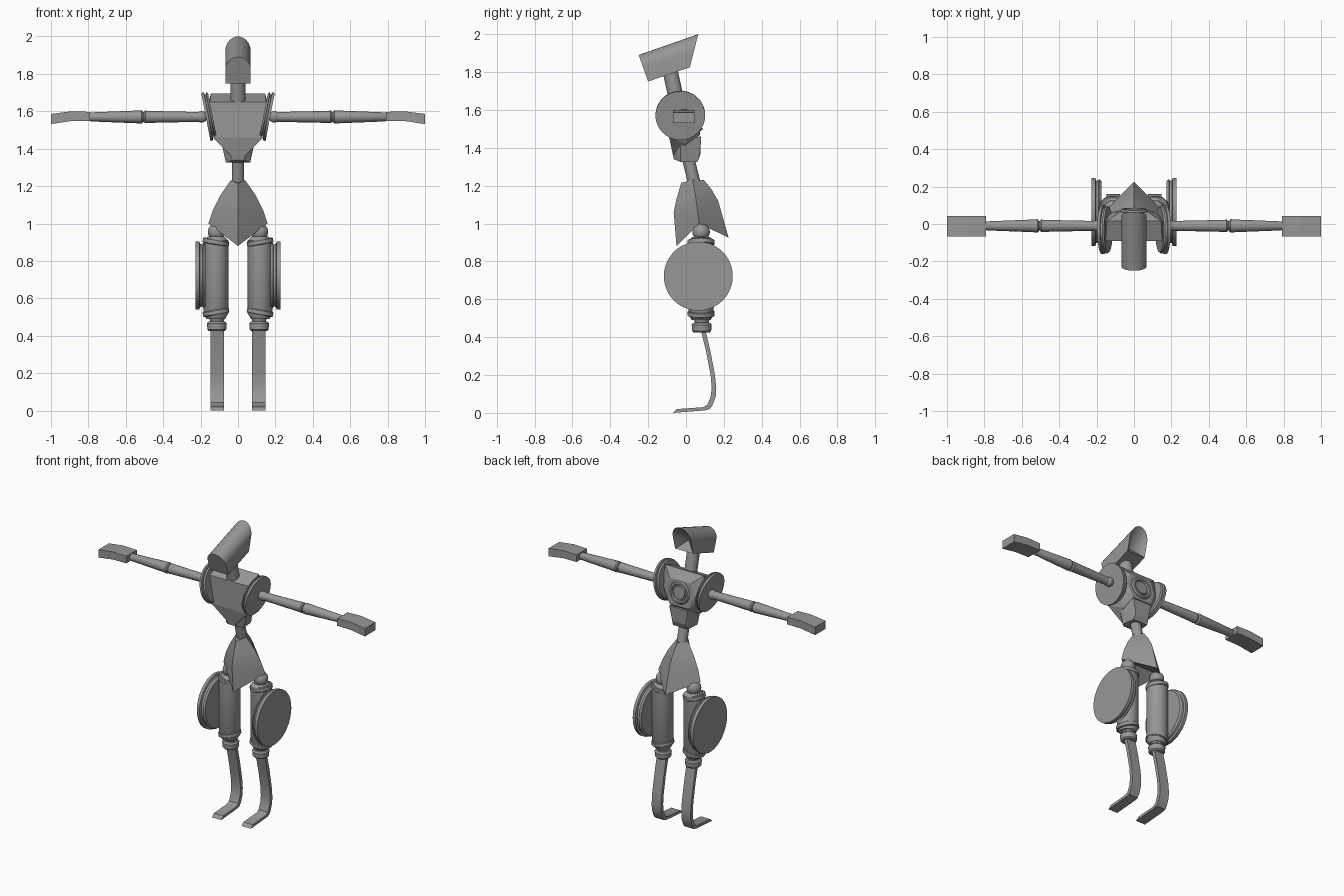
import bpy, bmesh, math
from mathutils import Vector

if "Cube" in bpy.data.objects:
    bpy.data.objects.remove(bpy.data.objects["Cube"])

grey = bpy.data.materials.new("grey")
grey.diffuse_color = (0.31, 0.31, 0.31, 1)
grey.use_nodes = True
grey.node_tree.nodes["Principled BSDF"].inputs["Base Color"].default_value = grey.diffuse_color


def finish(name, bm, smooth=True):
    bmesh.ops.recalc_face_normals(bm, faces=bm.faces)
    me = bpy.data.meshes.new(name)
    bm.to_mesh(me)
    bm.free()
    me.materials.append(grey)
    ob = bpy.data.objects.new(name, me)
    bpy.context.collection.objects.link(ob)
    if smooth:
        bpy.ops.object.select_all(action='DESELECT')
        ob.select_set(True)
        bpy.context.view_layer.objects.active = ob
        bpy.ops.object.shade_smooth_by_angle(angle=math.radians(32))
    return ob


def turned(name, start, axis, profile, seg=32):
    """Solid of revolution: profile holds (distance along axis, radius)."""
    start, axis = Vector(start), Vector(axis).normalized()
    q = axis.to_track_quat('Z', 'Y')
    bm = bmesh.new()
    rings = [[bm.verts.new(start + q @ Vector((r * math.cos(2 * math.pi * i / seg),
                                                r * math.sin(2 * math.pi * i / seg), d)))
              for i in range(seg)] for d, r in profile]
    skin(bm, rings)
    return finish(name, bm)


def skin(bm, rings, caps=True):
    n = len(rings[0])
    for a, b in zip(rings, rings[1:]):
        for i in range(n):
            j = (i + 1) % n
            bm.faces.new((a[i], a[j], b[j], b[i]))
    if caps:
        bm.faces.new(rings[0])
        bm.faces.new(rings[-1])


def hull(name, half):
    """Convex block from points mirrored over x."""
    bm = bmesh.new()
    pts = {(s * x, y, z) for x, y, z in half for s in (1, -1)}
    for p in sorted(pts):
        bm.verts.new(p)
    res = bmesh.ops.convex_hull(bm, input=bm.verts)
    loose = {v for v in res["geom_interior"] if isinstance(v, bmesh.types.BMVert)}
    bmesh.ops.delete(bm, geom=list(loose), context='VERTS')
    bmesh.ops.dissolve_limit(bm, angle_limit=0.03, verts=bm.verts, edges=bm.edges)
    return finish(name, bm, False)


def extruded(name, outline, x0, x1):
    """Side outline in (y, z) given thickness along x."""
    bm = bmesh.new()
    skin(bm, [[bm.verts.new((x, y, z)) for y, z in outline] for x in (x0, x1)])
    return finish(name, bm)


def ball(name, c, r):
    bm = bmesh.new()
    bmesh.ops.create_uvsphere(bm, u_segments=24, v_segments=14, radius=r)
    bmesh.ops.translate(bm, verts=bm.verts, vec=c)
    return finish(name, bm)


# Head: arched hood, front cut square, back slanted with a sunken face
bm = bmesh.new()
section = [(-0.068, 0.0), (0.068, 0.0)]
section += [(0.068 * math.cos(math.pi * i / 14), 0.08 + 0.068 * math.sin(math.pi * i / 14))
            for i in range(15)]
ends = []
for (y0, z0), (y1, z1) in (((-0.20, 1.75), (-0.25, 1.89)), ((0.02, 1.825), (0.065, 2.0))):
    ends.append([bm.verts.new((x, y0 + (y1 - y0) * h / 0.148, z0 + (z1 - z0) * h / 0.148))
                 for x, h in section])
skin(bm, ends, caps=False)
bm.faces.new(ends[0])
dent = bm.verts.new((0, -0.03, 1.88))
for i, v in enumerate(ends[1]):
    bm.faces.new((v, ends[1][(i + 1) % len(section)], dent))
finish("head", bm)

# Neck and spine
turned("neck", (0, -0.045, 1.63), (0, -0.22, 1), [(0, 0.04), (0.17, 0.04)])
turned("spine", (0, 0.05, 1.19), (0, -0.25, 1), [(0, 0.033), (0.2, 0.033)])

# Chest and waist blocks
hull("chest", [(0.15, -0.09, 1.65), (0.165, -0.07, 1.62), (0.135, -0.09, 1.46),
               (0.02, -0.065, 1.345), (0.145, 0.015, 1.695), (0.05, 0.02, 1.675),
               (0.16, 0.03, 1.56), (0.08, 0.06, 1.64), (0.11, 0.065, 1.56),
               (0.07, 0.075, 1.47), (0.09, 0.0, 1.42)])
hull("waist", [(0.09, -0.03, 1.44), (0.06, -0.065, 1.44), (0.07, 0.08, 1.46),
               (0.065, -0.03, 1.325), (0.03, -0.065, 1.34), (0.055, 0.06, 1.325),
               (0.05, 0.075, 1.36)])

# Round port on the back
turned("back_port", (0, 0.045, 1.56), (0, 1, 0.1),
       [(0, 0.075), (0.025, 0.075), (0.035, 0.068), (0.035, 0.056),
        (0.022, 0.052), (0.022, 0.046), (0.032, 0.042)])

# Pelvis: flared four-sided skirt with front and back ridges
bm = bmesh.new()
levels = [((-0.025, 1.215), (0.04, 0.035, 1.23), (0.095, 1.23)),
          ((-0.05, 1.13), (0.095, 0.05, 1.15), (0.135, 1.18)),
          ((-0.065, 1.06), (0.135, 0.06, 1.07), (0.17, 1.12)),
          ((-0.05, 0.88), (0.158, 0.07, 1.0), (0.225, 0.925))]
rings = []
for (fy, fz), (sx, sy, sz), (by, bz) in levels:
    rings.append([bm.verts.new(p) for p in
                  ((0, fy, fz), (sx, sy, sz), (0, by, bz), (-sx, sy, sz))])
skin(bm, rings, caps=False)
bm.faces.new(rings[0])
f, r, b, l = rings[-1]
bm.faces.new((f, r, l))
bm.faces.new((b, l, r))
finish("pelvis", bm)

# Shin blade outline, bending into the foot
shin = [(0.10, 0.45), (0.13, 0.32), (0.153, 0.20), (0.16, 0.13), (0.157, 0.085),
        (0.14, 0.04), (0.125, 0.02), (0.10, 0.013), (-0.07, 0.0), (-0.05, 0.02),
        (0.09, 0.03), (0.112, 0.042), (0.13, 0.085), (0.136, 0.13), (0.13, 0.20),
        (0.107, 0.32), (0.075, 0.45)]

for s, side in ((1, "left"), (-1, "right")):
    # Leg
    ball(side + "_hip", (s * 0.115, 0.08, 0.955), 0.046)
    turned(side + "_thigh", (s * 0.118, 0.08, 0.49), (0, 0, 1),
           [(0, 0.05), (0.03, 0.066), (0.42, 0.066), (0.44, 0.045)])
    for z, tilt, part in ((0.90, -0.18, "_upper_cuff"), (0.525, 0.18, "_lower_cuff")):
        axis = Vector((s * tilt, 0, 1)).normalized()
        turned(side + part, Vector((s * 0.118, 0.08, z)) - axis * 0.014, axis,
               [(0, 0.066), (0.004, 0.071), (0.024, 0.071), (0.028, 0.066)])
    turned(side + "_knee", (s * 0.113, 0.083, 0.425), (0, 0, 1),
           [(0, 0.042), (0.008, 0.05), (0.04, 0.053), (0.05, 0.045),
            (0.052, 0.036), (0.08, 0.045)])
    extruded(side + "_shin", shin, s * 0.076, s * 0.146)

    # Thigh wheel, grooved edge
    turned(side + "_thigh_disc", (s * 0.175, 0.065, 0.722), (s, 0, 0),
           [(0, 0.165), (0.012, 0.175), (0.016, 0.166), (0.028, 0.168),
            (0.032, 0.182), (0.052, 0.182)], 48)

    # Shoulder wheel, leaning in at the bottom
    n = Vector((s * 0.982, 0, -0.19))
    turned(side + "_shoulder_disc", Vector((s * 0.172, -0.03, 1.57)) - n * 0.036, n,
           [(0, 0.122), (0.01, 0.128), (0.012, 0.119), (0.02, 0.119),
            (0.022, 0.131), (0.036, 0.131)], 48)

    # Arm
    ball(side + "_shoulder", (s * 0.195, -0.01, 1.57), 0.031)
    turned(side + "_upper_arm", (s * 0.2, -0.01, 1.57), (s, 0, 0),
           [(0, 0.026), (0.28, 0.032), (0.295, 0.034), (0.302, 0.028)], 24)
    turned(side + "_elbow", (s * 0.495, -0.01, 1.57), (s, 0, 0),
           [(0, 0.026), (0.02, 0.026)], 24)
    turned(side + "_forearm", (s * 0.508, -0.01, 1.57), (s, 0, 0),
           [(0, 0.028), (0.008, 0.036), (0.03, 0.034), (0.28, 0.024), (0.292, 0.018)], 24)

    # Hand: flat mitten drooping at the tip
    bm = bmesh.new()
    stations = [(0.79, 1.549, 1.597), (0.89, 1.548, 1.6), (1.0, 1.532, 1.586)]
    skin(bm, [[bm.verts.new((s * x, y, z)) for y, z in
               ((-0.068, lo), (0.044, lo), (0.044, hi), (-0.068, hi))]
              for x, lo, hi in stations])
    finish(side + "_hand", bm, False)
